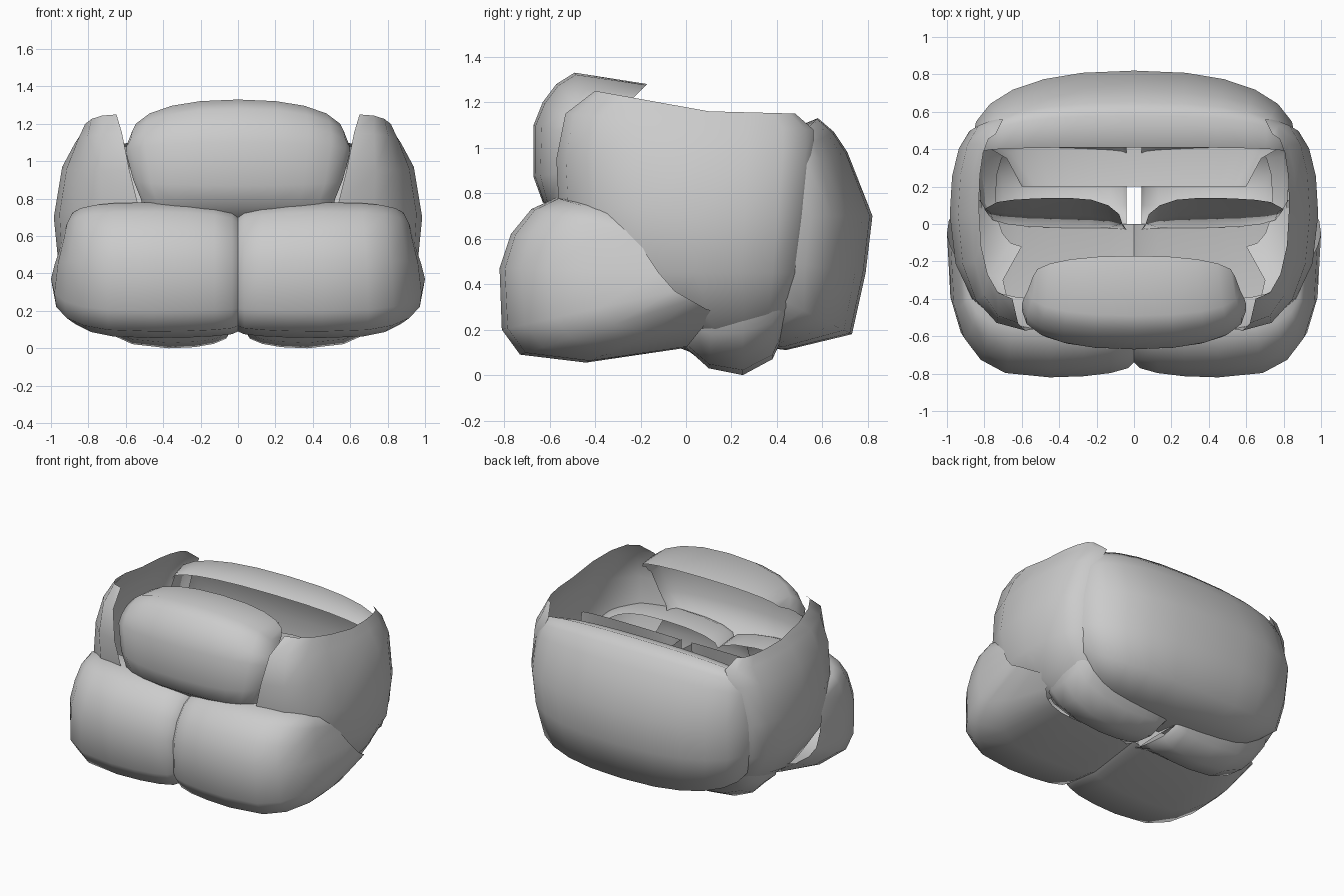
import bpy, bmesh
from math import sin, cos, pi


def arc(m, b, axes, n, p):
    """Quarter superellipse from crest m to rim b, bulging along the given axes."""
    pts = []
    for i in range(n + 1):
        t = pi / 2 * i / n
        s, c = abs(sin(t)) ** p, max(cos(t), 0) ** p
        if i == n:
            c = 0
        pts.append([b[k] + (m[k] - b[k]) * c if k in axes
                    else m[k] + (b[k] - m[k]) * s for k in range(3)])
    return pts


def loft(name, rows, merge=True):
    """Skin equal-length rows of points and mirror the sheet across x."""
    bm = bmesh.new()
    grid = [[bm.verts.new(q) for q in r] for r in rows]
    for r, s in zip(grid, grid[1:]):
        for i in range(len(r) - 1):
            bm.faces.new((r[i], r[i + 1], s[i + 1], s[i]))
    bmesh.ops.recalc_face_normals(bm, faces=bm.faces[:])
    for f in bm.faces:
        f.smooth = True
    me = bpy.data.meshes.new(name)
    bm.to_mesh(me)
    bm.free()
    ob = bpy.data.objects.new(name, me)
    bpy.context.collection.objects.link(ob)
    mod = ob.modifiers.new("Mirror", "MIRROR")
    mod.use_mirror_merge = merge
    return ob


def two_sided(a, m, b, axes, p, n=4):
    return arc(m, a, axes, n, p)[::-1] + arc(m, b, axes, n, p)[1:]


# Lower front lobes: crest y, z, then outer rim x, y, z (bottom to top)
lobe = [(.0, .12, .82, .13, .28), (-.44, .055, .93, .09, .29),
        (-.73, .09, .99, .02, .33), (-.81, .2, 1.0, -.05, .37),
        (-.82, .47, .98, -.12, .45), (-.77, .62, .95, -.18, .54),
        (-.68, .73, .93, -.22, .62), (-.57, .78, .9, -.25, .68),
        (-.4, .76, .82, -.2, .7)]
loft("front_lobe", [arc((.45, y, z), (0, y * .9, .3 + (z - .3) * .86), (1, 2), 4, .95)[::-1]
                    + arc((.45, y, z), (bx, by, bz), (1, 2), 5, .68)[1:]
                    for y, z, bx, by, bz in lobe], merge=False)

# Upper front pad
pad = [(-.55, .7, .5, -.5, .72), (-.63, .76, .52, -.52, .8),
       (-.67, .87, .56, -.5, .9), (-.67, 1.1, .6, -.46, 1.05),
       (-.63, 1.2, .6, -.43, 1.07), (-.57, 1.28, .59, -.4, 1.1),
       (-.49, 1.33, .57, -.36, 1.13), (-.17, 1.28, .54, -.28, 1.17)]
loft("front_pad", [arc((0, y, z), (bx, by, bz), (1, 2), 5, .88)
                   for y, z, bx, by, bz in pad])

# Back pad
back = [(.2, .14, .6, .2, .2), (.44, .11, .68, .35, .24), (.73, .18, .8, .42, .33),
        (.79, .45, .86, .4, .5), (.82, .7, .87, .42, .7),
        (.71, .98, .84, .45, .9), (.65, 1.07, .82, .45, .96),
        (.58, 1.13, .8, .45, 1.0), (.41, 1.06, .8, .39, .97)]
loft("back_pad", [arc((0, y, z), (bx, by, bz), (1, 2), 6, .85)
                  for y, z, bx, by, bz in back])

# Side panels: front edge, crest, back edge
side = [((.6, -.12, .22), (.74, .15, .16), (.62, .42, .2)),
        ((.7, -.3, .3), (.86, .1, .25), (.72, .46, .3)),
        ((.66, -.47, .45), (.96, .05, .45), (.78, .5, .45)),
        ((.53, -.56, .75), (.985, .05, .7), (.8, .53, .7)),
        ((.58, -.57, .95), (.94, .05, .97), (.75, .56, .97)),
        ((.62, -.53, 1.15), (.87, .05, 1.1), (.7, .56, 1.08)),
        ((.65, -.4, 1.25), (.83, .1, 1.16), (.74, .48, 1.15))]
loft("side_panel", [two_sided(a, m, b, (0,), .88) for a, m, b in side])

# Lower rear lobes with the inner front wall rising inside the shell
under = [((.06, -.01, .88), (.35, .14, .97), (.76, .1, .93)),
         ((.04, -.03, .5), (.38, .05, .55), (.8, .08, .55)),
         ((.04, -.03, .12), (.4, -.02, .14), (.78, .05, .27)),
         ((.04, .1, .1), (.38, .1, .03), (.82, .12, .29)),
         ((.04, .25, .09), (.37, .25, 0), (.83, .25, .32)),
         ((.04, .38, .12), (.37, .38, .07), (.82, .38, .35)),
         ((.04, .44, .25), (.37, .46, .24), (.78, .46, .38))]
loft("rear_lobe", [two_sided(a, m, b, (1, 2), .9) for a, m, b in under])

# Thin inner walls either side of the centre gap
loft("inner_wall", [[(.05, -.02, z), (.04, .12, z), (.04, .4, z)]
                    for z in (.12, .5, .88)])
